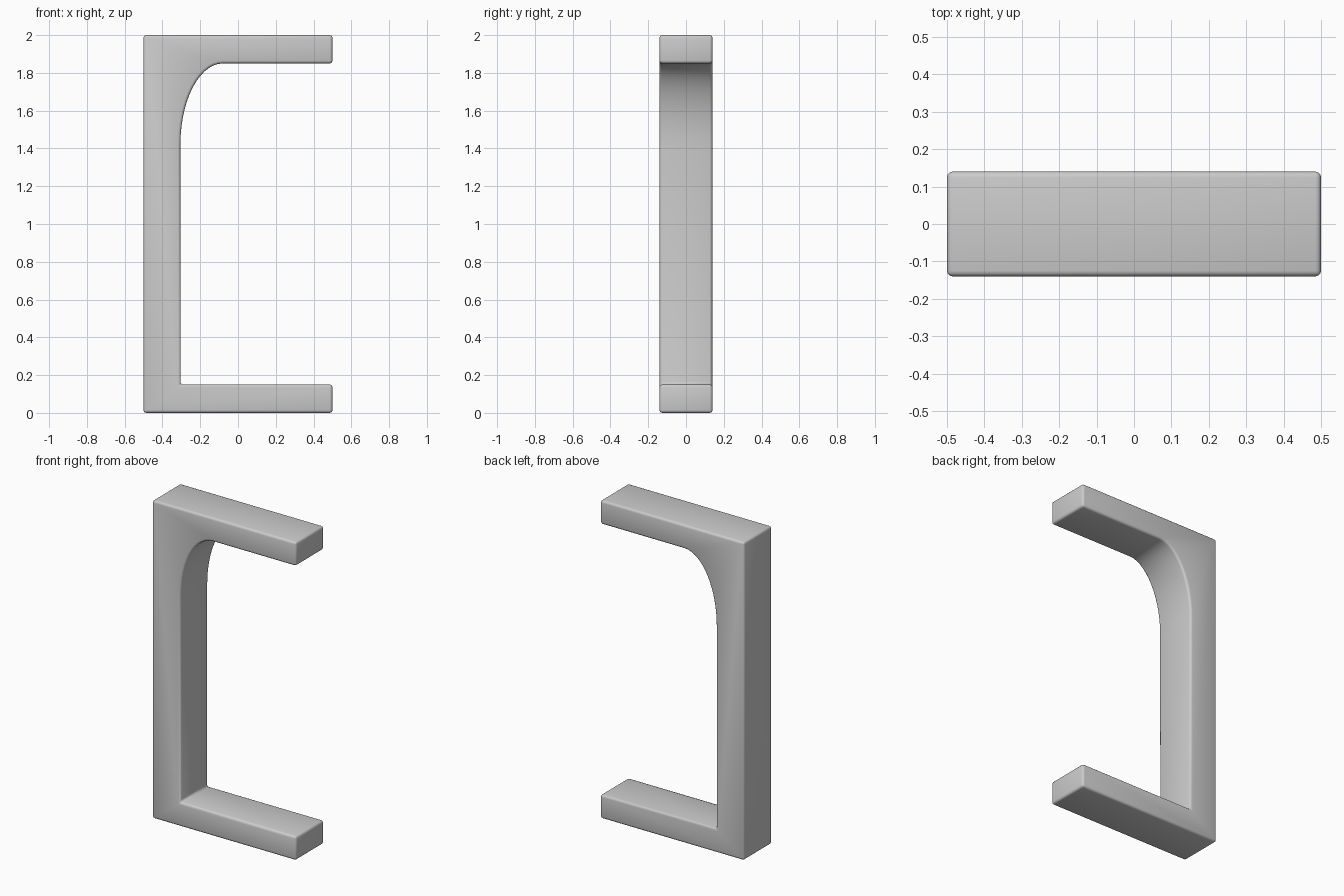
import bpy, bmesh, math

if "Cube" in bpy.data.objects:
    bpy.data.objects.remove(bpy.data.objects["Cube"])

HALF_DEPTH = 0.14

# C-shaped outline in x/z, with an elliptical fillet in the upper inner corner
outline = [(-0.5, 0), (0.5, 0), (0.5, 0.15), (-0.305, 0.15)]
STEPS = 14
for i in range(STEPS + 1):
    a = math.pi - (math.pi / 2) * i / STEPS
    outline.append((-0.08 + 0.225 * math.cos(a), 1.42 + 0.43 * math.sin(a)))
outline += [(0.5, 1.85), (0.5, 2.0), (-0.5, 2.0)]

# Extrude the outline through the depth
bm = bmesh.new()
face = bm.faces.new([bm.verts.new((x, -HALF_DEPTH, z)) for x, z in outline])
ext = bmesh.ops.extrude_face_region(bm, geom=[face])
moved = [g for g in ext["geom"] if isinstance(g, bmesh.types.BMVert)]
bmesh.ops.translate(bm, verts=moved, vec=(0, 2 * HALF_DEPTH, 0))
bmesh.ops.recalc_face_normals(bm, faces=bm.faces)
mesh = bpy.data.meshes.new("bracket_frame")
bm.to_mesh(mesh)
bm.free()
frame = bpy.data.objects.new("bracket_frame", mesh)
bpy.context.collection.objects.link(frame)

# Softly rounded edges
bevel = frame.modifiers.new("edge_rounding", "BEVEL")
bevel.width = 0.015
bevel.segments = 3
bevel.limit_method = "ANGLE"
bevel.angle_limit = math.radians(40)
bevel.use_clamp_overlap = False

bpy.context.view_layer.objects.active = frame
frame.select_set(True)
bpy.ops.object.shade_smooth()
